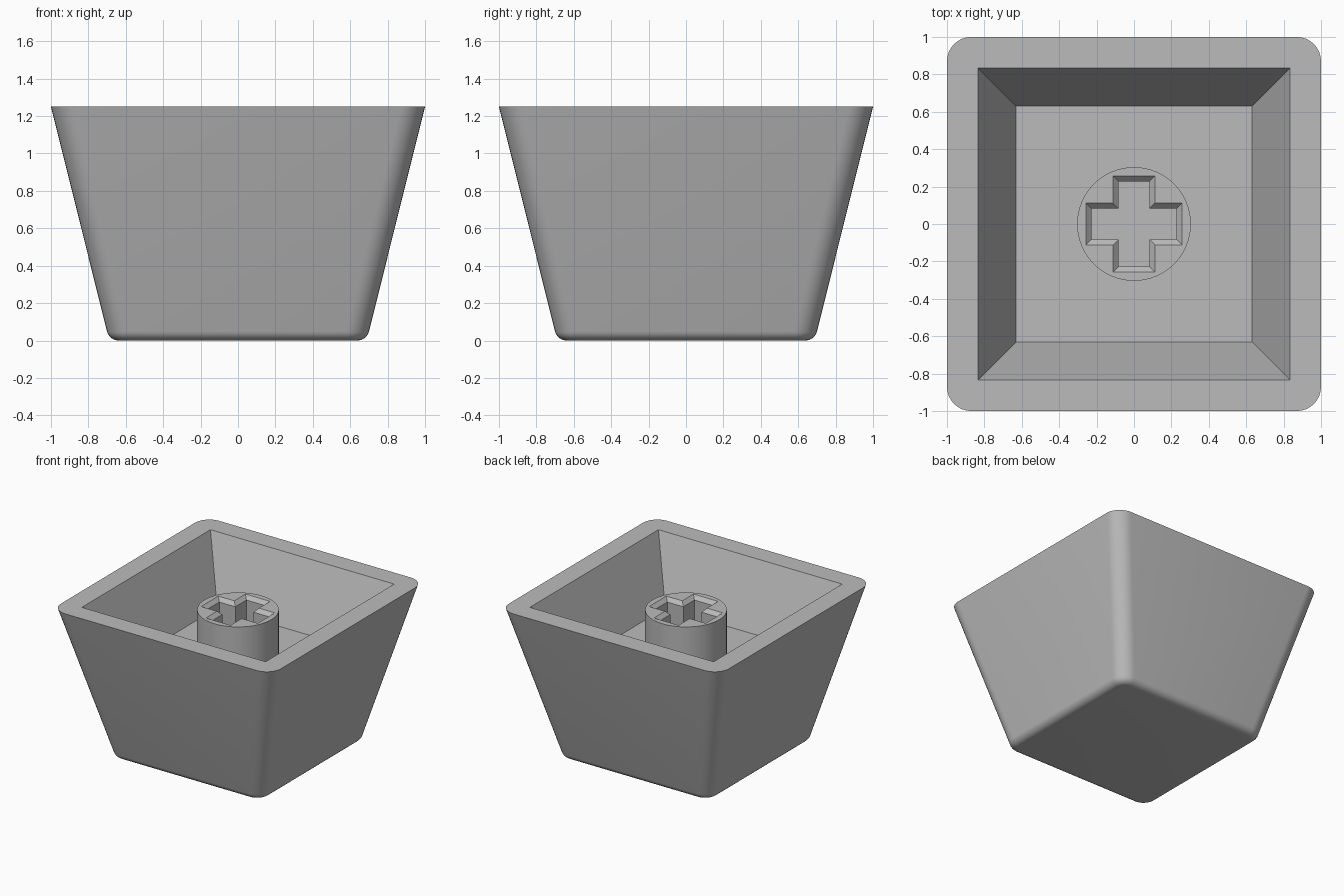
import bpy, bmesh, math

if "Cube" in bpy.data.objects:
    bpy.data.objects.remove(bpy.data.objects["Cube"])

RIM_Z, FLOOR_Z, STEM_Z = 1.25, 0.74, 1.135
ARC = 8  # segments per rounded corner

grey = bpy.data.materials.new("mid_grey")
grey.diffuse_color = (0.5, 0.5, 0.5, 1)
grey.use_nodes = True
grey.node_tree.nodes["Principled BSDF"].inputs["Base Color"].default_value = grey.diffuse_color


def finish(bm, name):
    mesh = bpy.data.meshes.new(name)
    bm.to_mesh(mesh)
    bm.free()
    mesh.materials.append(grey)
    ob = bpy.data.objects.new(name, mesh)
    bpy.context.collection.objects.link(ob)
    bpy.ops.object.select_all(action='DESELECT')
    ob.select_set(True)
    bpy.context.view_layer.objects.active = ob
    bpy.ops.object.shade_smooth_by_angle(angle=math.radians(30))
    return ob


def ring(bm, points, z):
    return [bm.verts.new((x, y, z)) for x, y in points]


def bridge(bm, a, b):
    n = len(a)
    for i in range(n):
        j = (i + 1) % n
        bm.faces.new((a[i], a[j], b[j], b[i]))


def rounded_square(half, radius):
    pts = []
    for q in range(4):
        mid = math.radians(45 + 90 * q)
        cx = math.copysign(half - radius, math.cos(mid))
        cy = math.copysign(half - radius, math.sin(mid))
        for i in range(ARC + 1):
            a = math.radians(90 * q + 90 * i / ARC)
            pts.append((cx + radius * math.cos(a), cy + radius * math.sin(a)))
    return pts


# Hollow tapered shell: rounded bottom edge, straight flared walls
bm = bmesh.new()
fillet, core = 0.065, 0.58
loops = []
for i in range(ARC + 1):
    a = math.radians(-90 + 76 * i / ARC)
    half = 0.6375 + fillet * math.cos(a)
    loops.append(ring(bm, rounded_square(half, half - core),
                      fillet + fillet * math.sin(a)))
loops.append(ring(bm, rounded_square(1.0, 0.13), RIM_Z))
bm.faces.new(reversed(loops[0]))
for lower, upper in zip(loops, loops[1:]):
    bridge(bm, lower, upper)

# Flat rim around the square opening, then the sharp-cornered cavity
square = [(1, 1), (-1, 1), (-1, -1), (1, -1)]
mouth = ring(bm, [(x * 0.835, y * 0.835) for x, y in square], RIM_Z)
floor = ring(bm, [(x * 0.63, y * 0.63) for x, y in square], FLOOR_Z)
top, n = loops[-1], ARC + 1
for q in range(4):
    for i in range(ARC):
        bm.faces.new((top[q * n + i], top[q * n + i + 1], mouth[q]))
    bm.faces.new((top[q * n + ARC], top[(q + 1) * n % len(top)],
                  mouth[(q + 1) % 4], mouth[q]))
bridge(bm, mouth, floor)
bm.faces.new(floor)
finish(bm, "shell")


# Round stem with a chamfered cross-shaped socket
def cross(w, l):
    pts = []
    for q in range(4):
        c, s = [(1, 0), (0, 1), (-1, 0), (0, -1)][q]
        for x, y in ((l, -w), (l, w), (w, w)):
            pts.append((x * c - y * s, x * s + y * c))
    return pts


bm = bmesh.new()
circle = [(0.304 * math.cos(math.tau * i / 64), 0.304 * math.sin(math.tau * i / 64))
          for i in range(64)]
base = ring(bm, circle, FLOOR_Z)
cap = ring(bm, circle, STEM_Z)
bridge(bm, base, cap)
lip = ring(bm, cross(0.112, 0.257), STEM_Z)
throat = ring(bm, cross(0.083, 0.228), STEM_Z - 0.03)
foot = ring(bm, cross(0.083, 0.228), FLOOR_Z)
bridge(bm, lip, throat)
bridge(bm, throat, foot)
edges = [bm.edges.get((r[i], r[(i + 1) % len(r)]))
         for r in (cap, lip) for i in range(len(r))]
bmesh.ops.triangle_fill(bm, edges=edges, use_beauty=True, normal=(0, 0, 1))
for f in bm.faces:
    if all(abs(v.co.z - STEM_Z) < 1e-5 for v in f.verts):
        f.normal_update()
        if f.normal.z < 0:
            f.normal_flip()
finish(bm, "stem")
